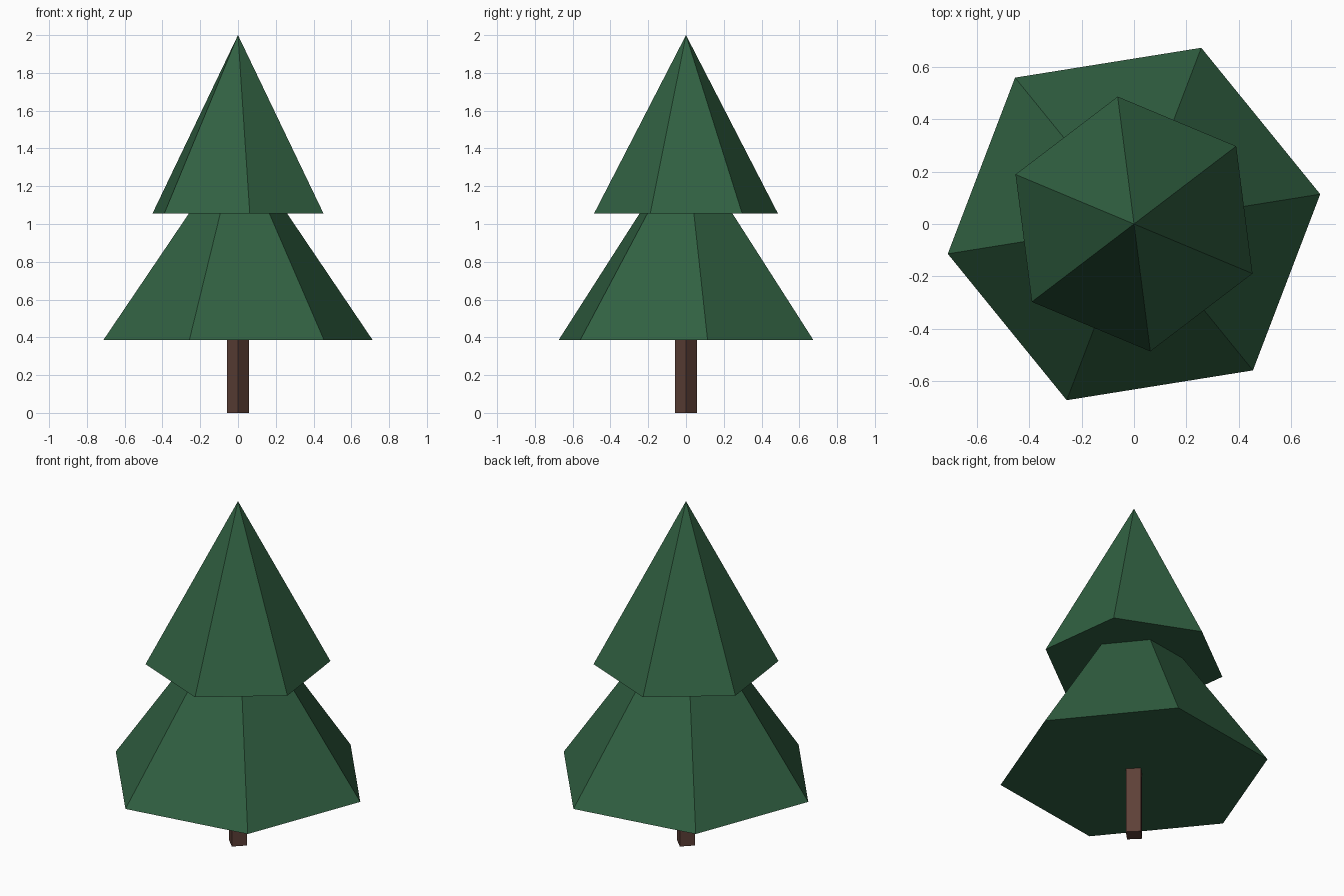
import bpy
import math

if "Cube" in bpy.data.objects:
    bpy.data.objects.remove(bpy.data.objects["Cube"])


def material(name, color):
    mat = bpy.data.materials.new(name)
    mat.diffuse_color = (*color, 1.0)
    mat.use_nodes = True
    mat.node_tree.nodes["Principled BSDF"].inputs["Base Color"].default_value = mat.diffuse_color
    return mat


green = material("pine green", (0.0307, 0.1195, 0.0545))
brown = material("bark brown", (0.109, 0.051, 0.038))


def tier(name, sides, r_bottom, r_top, z0, z1, first_angle, mat):
    """Upright cone or prism with its first corner at first_angle degrees from +x."""
    bpy.ops.mesh.primitive_cone_add(
        vertices=sides, radius1=r_bottom, radius2=r_top, depth=z1 - z0,
        location=(0, 0, (z0 + z1) / 2))
    obj = bpy.context.object
    obj.name = name
    # the primitive's first corner lies on +y
    obj.rotation_euler.z = math.radians(first_angle - 90)
    obj.data.materials.append(mat)
    return obj


# Square trunk, corner facing forward, ending inside the foliage
tier("trunk", 4, 0.057, 0.057, 0.0, 0.46, 0, brown)

# Two six-sided foliage cones, twisted against each other
tier("lower_foliage", 6, 0.721, 0.0, 0.387, 1.44, 9.1, green)
tier("upper_foliage", 6, 0.491, 0.0, 1.055, 2.0, 37.3, green)
